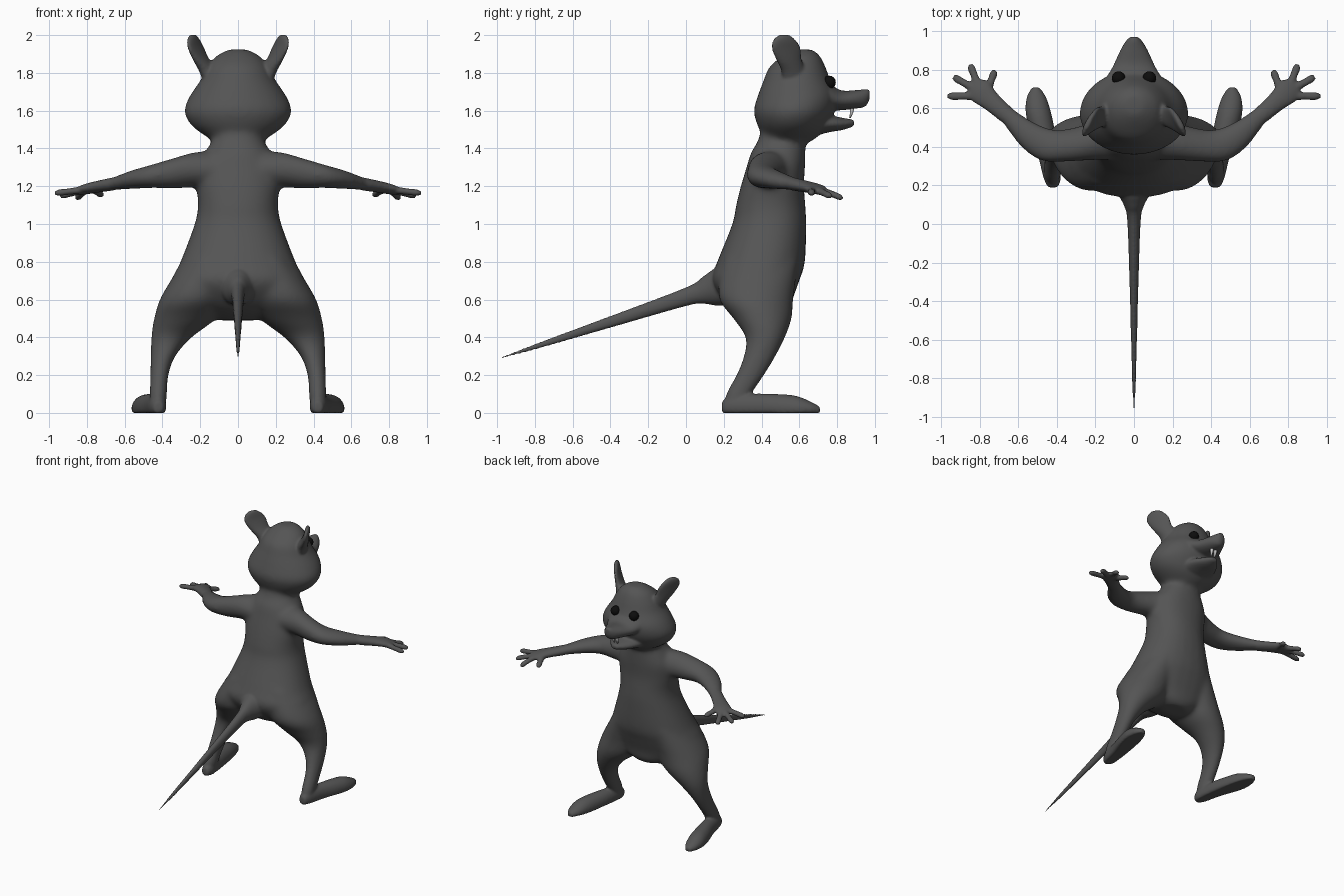
import bpy, bmesh, math
from mathutils import Vector

if "Cube" in bpy.data.objects:
    bpy.data.objects.remove(bpy.data.objects["Cube"])

X, Y, Z = Vector((1, 0, 0)), Vector((0, 1, 0)), Vector((0, 0, 1))


def material(name, value):
    m = bpy.data.materials.new(name)
    m.diffuse_color = (value, value, value, 1)
    m.use_nodes = True
    m.node_tree.nodes["Principled BSDF"].inputs["Base Color"].default_value = m.diffuse_color
    return m


FUR, BLACK, IVORY = material("fur", 0.09), material("black", 0.004), material("ivory", 0.6)


def spline(rows, steps=4):
    """Catmull-Rom interpolation between cross-section rows."""
    out = []
    for i in range(len(rows) - 1):
        quad = rows[max(i - 1, 0)], rows[i], rows[i + 1], rows[min(i + 2, len(rows) - 1)]
        for k in range(steps):
            t = k / steps
            out.append([0.5 * (2 * b + (c - a) * t + (2 * a - 5 * b + 4 * c - d) * t * t
                               + (3 * b - a - 3 * c + d) * t ** 3) for a, b, c, d in zip(*quad)])
    return out + [rows[-1]]


def loft(name, rows, u, v, power=2, side=1, floor=False, n=28):
    """Closed skin through ellipses; each row is x, y, z, radius along u, radius along v."""
    bm = bmesh.new()
    rings = []
    for x, y, z, a, b in spline(rows):
        ring = []
        for i in range(n):
            t = 2 * math.pi * i / n
            c, s = math.cos(t), math.sin(t)
            p = (Vector((x, y, z)) + u * (a * math.copysign(abs(c) ** (2 / power), c))
                 + v * (b * math.copysign(abs(s) ** (2 / power), s)))
            if floor:
                p.z = max(p.z, 0)
            ring.append(bm.verts.new((p.x * side, p.y, p.z)))
        rings.append(ring)
    for r, q in zip(rings, rings[1:]):
        for i in range(n):
            bm.faces.new((r[i], r[(i + 1) % n], q[(i + 1) % n], q[i]))
    bm.faces.new(rings[0])
    bm.faces.new(rings[-1])
    bmesh.ops.recalc_face_normals(bm, faces=bm.faces)
    me = bpy.data.meshes.new(name)
    bm.to_mesh(me)
    bm.free()
    ob = bpy.data.objects.new(name, me)
    bpy.context.collection.objects.link(ob)
    return ob


def pair(*args, **kw):
    return [loft(*args, side=s, **kw) for s in (1, -1)]


def stack(rows):
    """z, half width, back y, front y -> loft rows."""
    return [(0, (b + f) / 2, z, w, (f - b) / 2) for z, w, b, f in rows]


def blend(parts, name, voxel, iterations):
    """Fuse overlapping parts into one smooth skin."""
    bpy.ops.object.select_all(action='DESELECT')
    for p in parts:
        p.select_set(True)
    bpy.context.view_layer.objects.active = parts[0]
    bpy.ops.object.join()
    ob = bpy.context.object
    ob.name = name
    r = ob.modifiers.new("remesh", 'REMESH')
    r.mode, r.voxel_size, r.use_smooth_shade = 'VOXEL', voxel, True
    s = ob.modifiers.new("smooth", 'SMOOTH')
    s.factor, s.iterations = 0.5, iterations
    for m in ("remesh", "smooth"):
        bpy.ops.object.modifier_apply(modifier=m)
    return ob


# Torso and neck
core = [loft("torso", stack([
    (.49, .10, .37, .52), (.53, .20, .27, .55), (.6, .31, .19, .565), (.7, .35, .135, .60),
    (.8, .305, .165, .63), (1.0, .23, .245, .637), (1.1, .212, .265, .632), (1.2, .22, .29, .625),
    (1.3, .215, .32, .63), (1.38, .175, .345, .632), (1.45, .135, .385, .632), (1.54, .13, .40, .64)]),
    X, Y, power=2.2)]

# Head
core.append(loft("head", stack([
    (1.435, .12, .42, .66), (1.48, .195, .40, .72), (1.53, .255, .375, .755), (1.60, .285, .358, .79),
    (1.68, .255, .38, .80), (1.76, .20, .41, .765), (1.83, .165, .44, .74),
    (1.89, .115, .51, .71), (1.925, .05, .57, .67)]), X, Y))

# Thighs and shins
core += pair("leg", [
    (.15, .40, .82, .13, .20), (.225, .37, .62, .18, .20), (.28, .405, .5, .165, .155),
    (.352, .42, .4, .108, .105), (.397, .39, .3, .066, .086), (.416, .34, .2, .049, .077),
    (.422, .28, .1, .047, .07), (.425, .26, .03, .045, .06)], X, Y)

# Arms
core += pair("arm", [
    (.05, .45, 1.285, .13, .09), (.2, .44, 1.29, .125, .095), (.33, .415, 1.27, .105, .082),
    (.45, .41, 1.253, .09, .063), (.56, .47, 1.235, .073, .05), (.66, .565, 1.213, .05, .036),
    (.74, .635, 1.20, .045, .03)], Vector((-.45, .89, 0)), Z)
core = blend(core, "core", .014, 14)

# Tail, muzzle and lower jaw
details = [core,
    loft("tail", [(0, .26, .68, .12, .11), (0, .16, .668, .085, .10), (0, .09, .65, .05, .072),
                  (0, .0, .615, .034, .05), (0, -.4, .482, .021, .032), (0, -.8, .35, .011, .016),
                  (0, -.98, .291, .005, .005)], X, Z),
    loft("muzzle", [(0, .66, 1.69, .19, .10), (0, .75, 1.675, .15, .075), (0, .82, 1.655, .11, .053),
                    (0, .90, 1.66, .073, .049), (0, .95, 1.668, .043, .046),
                    (0, .972, 1.685, .02, .026)], X, Z),
    loft("lower_jaw", [(0, .62, 1.52, .16, .07), (0, .75, 1.53, .12, .046), (0, .83, 1.53, .075, .032),
                       (0, .89, 1.535, .025, .017)], X, Z)]

# Feet
details += pair("foot", [
    (.422, .19, .03, .025, .03), (.425, .24, .035, .045, .06), (.445, .36, .035, .055, .067),
    (.475, .48, .03, .065, .07), (.497, .58, .025, .066, .066), (.507, .66, .02, .05, .04),
    (.51, .71, .012, .02, .02)], X, Z, floor=True)

# Hands: palm and four fingers
across = Vector((-.64, .77, 0))
details += pair("palm", [(.66, .565, 1.212, .045, .035), (.74, .635, 1.198, .052, .031),
                         (.80, .69, 1.185, .066, .027), (.835, .715, 1.175, .05, .02)], across, Z)
for base, tip in (((.765, .68, 1.185), (.722, .80, 1.152)), ((.81, .72, 1.178), (.852, .83, 1.137)),
                  ((.825, .70, 1.178), (.94, .765, 1.147)), ((.81, .665, 1.182), (.97, .664, 1.163))):
    b, t = Vector(base), Vector(tip)
    perp = (t - b).cross(Z).normalized()
    details += pair("finger", [(*b, .024, .022), (*b.lerp(t, .5), .02, .018),
                               (*b.lerp(t, .85), .021, .018), (*t, .011, .01)], perp, Z, n=16)

# Ears: thin cupped leaves leaning outward
wide, thin = Vector((.45, -.89, 0)), Vector((.89, .45, -.25))
details += pair("ear", [
    (.12, .59, 1.74, .085, .05), (.155, .57, 1.81, .072, .04), (.195, .545, 1.87, .076, .028),
    (.222, .53, 1.93, .087, .02), (.236, .522, 1.975, .067, .018), (.24, .52, 2.003, .028, .012)],
    wide, thin)
body = blend(details, "body", .0085, 6)
body.data.materials.clear()
body.data.materials.append(FUR)

# Eyes and upper teeth
for s in (1, -1):
    bpy.ops.mesh.primitive_uv_sphere_add(segments=24, ring_count=16, radius=.035,
                                         location=(.08 * s, .758, 1.75))
    eye = bpy.context.object
    eye.name = "eye"
    eye.data.materials.append(BLACK)
    bpy.ops.object.shade_smooth()
    tooth = loft("tooth", [(.016, .88, 1.63, .013, .011), (.016, .878, 1.595, .012, .009),
                           (.015, .868, 1.562, .005, .004)], X, Y, side=s, n=12)
    tooth.data.materials.append(IVORY)
    tooth.data.shade_smooth()
